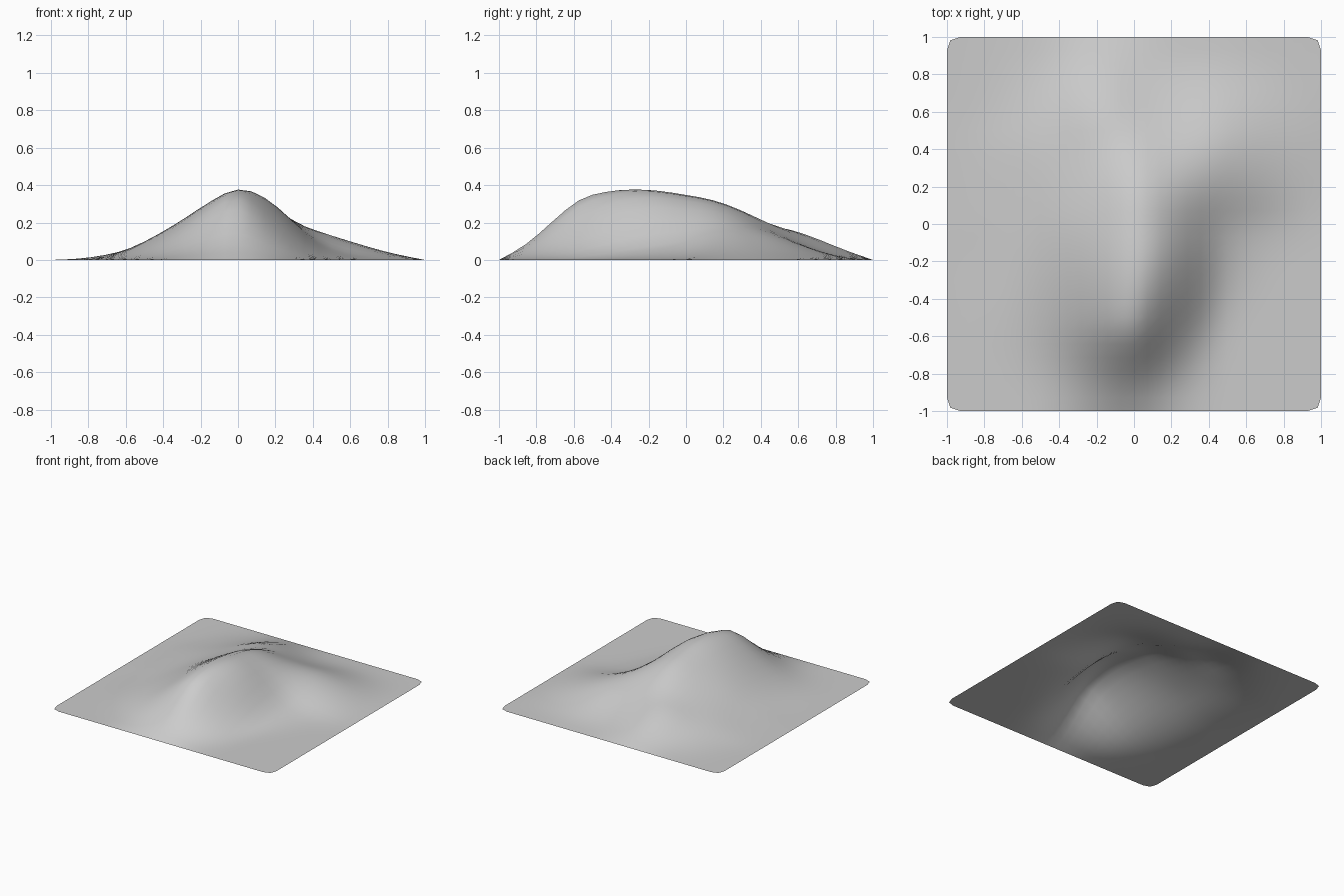
import bpy
import bmesh
import math

cube = bpy.data.objects.get("Cube")
if cube:
    bpy.data.objects.remove(cube, do_unlink=True)

# Survey heights in hundredths, north row first, west to east, every 0.2 units
SURVEY = [
    "0 1 3 8 5 2 2 1 0",
    "0 3 8 16 13 9 9 6 2",
    "1 5 11 18 22 18 16 10 4",
    "1 5 13 22 32 26 16 9 4",
    "1 5 15 26 36 29 11 3 1",
    "0 5 15 28 39 31 8 1 0",
    "0 4 13 27 39 26 4 0 0",
    "0 2 9 22 34 15 1 0 0",
    "0 0 3 9 13 5 0 0 0",
]
ROWS = [[int(value) / 100 for value in line.split()] for line in reversed(SURVEY)]
SPACING = 0.2
CELLS = 14


def survey_height(column, row):
    """Height of a survey point; everything on or past the border is flat."""
    inside = 1 <= row <= len(ROWS) and 1 <= column <= len(ROWS[0])
    return ROWS[row - 1][column - 1] if inside else 0.0


def spline(a, b, c, d, t):
    """Smooth curve from b to c, guided by the neighbours a and d."""
    slope_b, slope_c = (c - a) / 2, (d - b) / 2
    bend = 3 * (c - b) - 2 * slope_b - slope_c
    twist = 2 * (b - c) + slope_b + slope_c
    return b + t * (slope_b + t * (bend + t * twist))


def ground_height(x, y):
    """Interpolate the survey in both directions."""
    u, v = (x + 1) / SPACING, (y + 1) / SPACING
    column, row = math.floor(u), math.floor(v)
    across = [
        spline(*[survey_height(column + i, row + j) for i in range(-1, 3)], u - column)
        for j in range(-1, 3)
    ]
    return max(0.0, spline(*across, v - row))


# Soil colour
grey = bpy.data.materials.new("stone grey")
grey.use_nodes = True
colour = (0.6, 0.6, 0.6, 1)
grey.diffuse_color = colour
grey.node_tree.nodes["Principled BSDF"].inputs["Base Color"].default_value = colour

# Open sheet of ground raised into a hill with spurs
mesh = bpy.data.meshes.new("hill_terrain")
bm = bmesh.new()
bmesh.ops.create_grid(bm, x_segments=CELLS, y_segments=CELLS, size=1)
for vert in bm.verts:
    if not vert.is_boundary:
        vert.co.z = ground_height(vert.co.x, vert.co.y)
for face in bm.faces:
    face.smooth = True
bm.to_mesh(mesh)
bm.free()
mesh.materials.append(grey)

hill = bpy.data.objects.new("hill_terrain", mesh)
bpy.context.collection.objects.link(hill)

# Subdivision softens the slopes and rounds the sheet's corners
soften = hill.modifiers.new("soften", "SUBSURF")
soften.levels = soften.render_levels = 1
soften.use_limit_surface = False
soften.boundary_smooth = "ALL"
